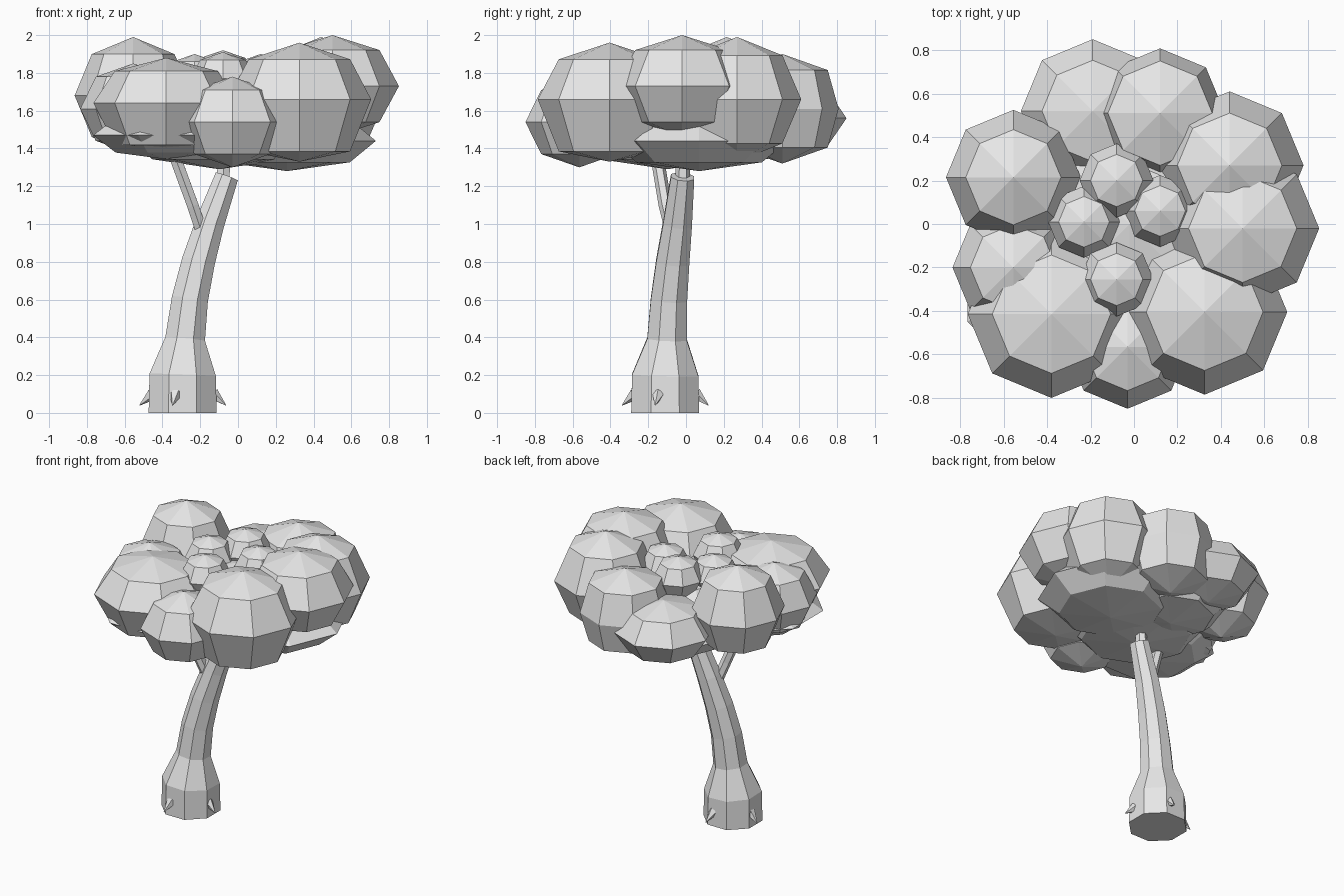
import bpy, bmesh, math
from mathutils import Matrix, Vector

cube = bpy.data.objects.get("Cube")
if cube:
    bpy.data.objects.remove(cube)

GREY = (0.8, 0.8, 0.8, 1)
grey = bpy.data.materials.new("plain grey")
grey.use_nodes = True
grey.diffuse_color = GREY
grey.node_tree.nodes["Principled BSDF"].inputs["Base Color"].default_value = GREY


def finish(name, bm):
    bmesh.ops.recalc_face_normals(bm, faces=bm.faces)
    mesh = bpy.data.meshes.new(name)
    bm.to_mesh(mesh)
    bm.free()
    mesh.materials.append(grey)
    obj = bpy.data.objects.new(name, mesh)
    bpy.context.scene.collection.objects.link(obj)
    return obj


def clump(name, centre, radius, height, drop=1, boxy=1, turn=0):
    """Eight-sided leaf clump; drop lowers its belly, boxy widens its shoulders."""
    bm = bmesh.new()
    bmesh.ops.create_uvsphere(bm, u_segments=8, v_segments=4, radius=1)
    for v in bm.verts:
        if 0.1 < abs(v.co.z) < 0.9:
            v.co.x *= boxy
            v.co.y *= boxy
        if v.co.z < -0.1:
            v.co.z = max(v.co.z * drop, -1.1)
    bm.transform(Matrix.Translation(centre)
                 @ Matrix.Diagonal((radius, radius, height, 1))
                 @ Matrix.Rotation(math.radians(turn), 4, "Z"))
    return finish(name, bm)


def limb(name, stations, sides):
    """Skin polygon rings along a path of (x, y, z, radius) stations."""
    bm = bmesh.new()
    points = [Vector(s[:3]) for s in stations]
    rings = []
    for i, (p, s) in enumerate(zip(points, stations)):
        ahead = points[min(i + 1, len(points) - 1)]
        behind = points[max(i - 1, 0)]
        axis = (ahead - behind).normalized()
        u = Vector((0, 1, 0)).cross(axis).normalized()
        v = axis.cross(u)
        ring = []
        for k in range(sides):
            a = (k + 0.5) * math.tau / sides
            ring.append(bm.verts.new(p + s[3] * (u * math.cos(a) + v * math.sin(a))))
        rings.append(ring)
    for low, high in zip(rings, rings[1:]):
        for k in range(sides):
            n = (k + 1) % sides
            bm.faces.new((low[k], low[n], high[n], high[k]))
    bm.faces.new(rings[0][::-1])
    bm.faces.new(rings[-1])
    return finish(name, bm)


# Leaning trunk with a swollen foot, and its two thin branches
limb("trunk", [(-0.293, -0.11, 0, 0.195), (-0.293, -0.11, 0.2, 0.19),
               (-0.28, -0.1, 0.39, 0.114), (-0.255, -0.09, 0.6, 0.104),
               (-0.21, -0.07, 0.8, 0.095), (-0.15, -0.045, 1.0, 0.083),
               (-0.06, -0.018, 1.25, 0.067)], 8)
limb("top_branch", [(-0.08, -0.02, 1.2, 0.04), (-0.07, -0.01, 1.45, 0.035)], 6)
limb("side_branch", [(-0.2, -0.08, 0.98, 0.035), (-0.24, -0.11, 1.1, 0.035),
                     (-0.35, -0.16, 1.4, 0.035)], 6)

# Thorns around the foot, tips drooping outwards
for i in range(4):
    spin = Matrix.Rotation(i * math.pi / 2 - 0.23, 4, "Z")
    base = Vector((-0.293, -0.11, 0))
    root = base + spin @ Vector((0.165, 0, 0.1))
    tip = base + spin @ Vector((0.235, 0, 0.04))
    limb("thorn_%d" % (i + 1), [(*root, 0.034), (*tip, 0.002)], 5)

# Outer ring of leaf clumps
outer = [((0.44, 0.27, 1.66), 0.34, 0.33), ((0.12, 0.51, 1.61), 0.298, 0.29, 1, 1.14),
         ((-0.19, 0.52, 1.56), 0.33, 0.2), ((-0.555, 0.215, 1.68), 0.31, 0.31),
         ((-0.555, -0.2, 1.61), 0.28, 0.24), ((-0.38, -0.415, 1.64), 0.385, 0.24, 1.3),
         ((0.325, -0.405, 1.66), 0.38, 0.3, 1.3), ((-0.03, -0.565, 1.54), 0.285, 0.24),
         ((0.5, -0.02, 1.73), 0.352, 0.27)]
for i, spec in enumerate(outer):
    clump("outer_clump_%d" % (i + 1), *spec)

# Small clumps in the middle of the crown
inner = [((-0.08, 0.2, 1.78), 0.17), ((0.12, 0.06, 1.76), 0.165),
         ((-0.23, 0.01, 1.76), 0.165), ((-0.08, -0.255, 1.77), 0.17)]
for i, (centre, radius) in enumerate(inner):
    clump("inner_clump_%d" % (i + 1), centre, radius, 0.14)

# Broad flat clumps forming the underside
under = [((0.26, 0.07, 1.44), 0.47, 0.16), ((-0.36, -0.28, 1.47), 0.44, 0.13, 1, 1, 22.5),
         ((-0.1, -0.1, 1.47), 0.5, 0.18), ((-0.12, 0.22, 1.47), 0.4, 0.16),
         ((-0.02, 0.0, 1.6), 0.4, 0.17)]
for i, spec in enumerate(under):
    clump("under_clump_%d" % (i + 1), *spec)
